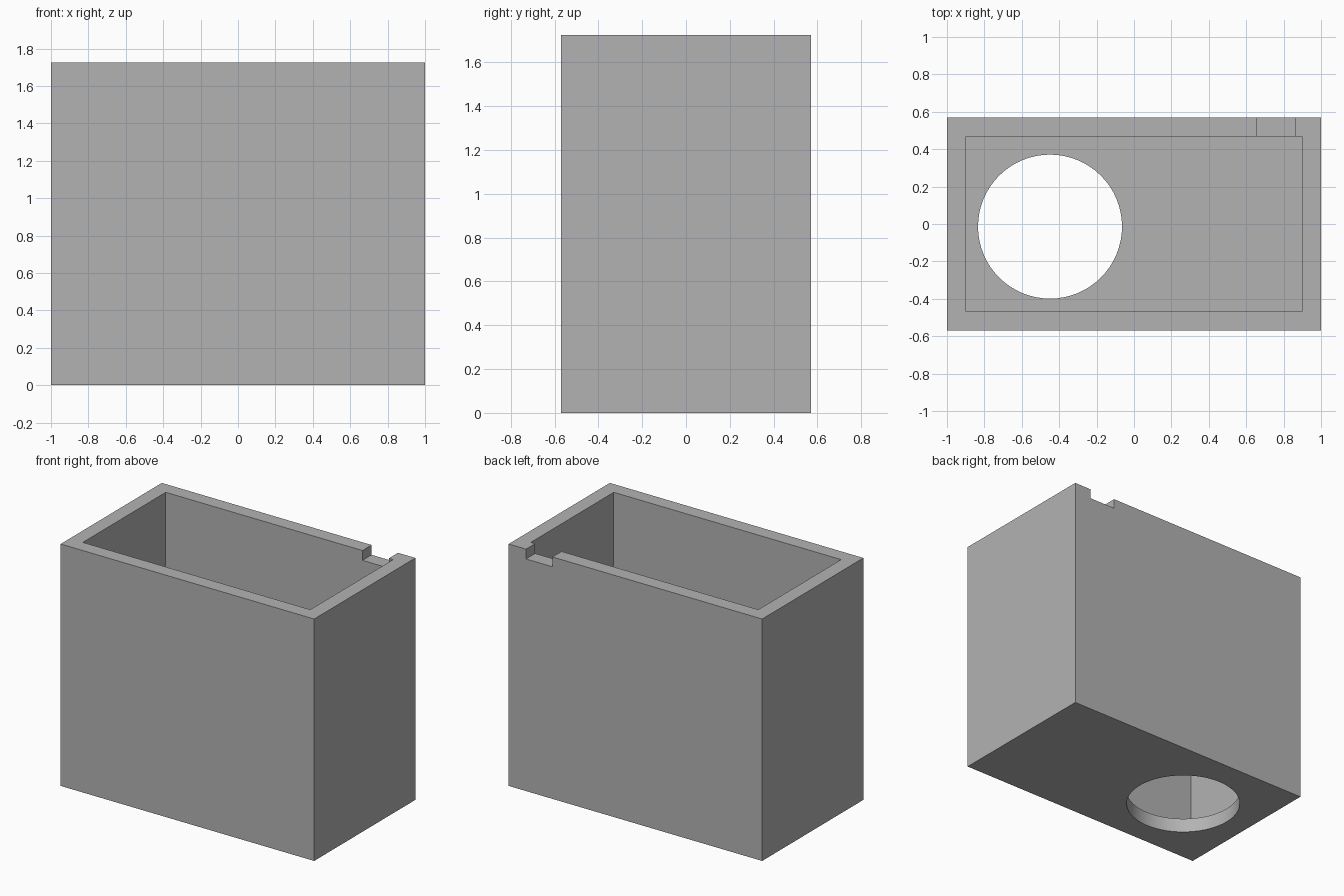
import bpy
import math

if "Cube" in bpy.data.objects:
    bpy.data.objects.remove(bpy.data.objects["Cube"], do_unlink=True)

# Overall sizes
HALF_X, HALF_Y, HEIGHT = 1.0, 0.57, 1.725
WALL = 0.103
OVER = 0.1  # how far cutters reach past the surfaces

grey = bpy.data.materials.new("plain_grey")
grey.use_nodes = True
colour = (0.45, 0.45, 0.45, 1.0)
grey.diffuse_color = colour
grey.node_tree.nodes["Principled BSDF"].inputs["Base Color"].default_value = colour


def box(name, low, high):
    """Axis-aligned box between two corners."""
    centre = [(a + b) / 2 for a, b in zip(low, high)]
    bpy.ops.mesh.primitive_cube_add(size=1, location=centre)
    obj = bpy.context.object
    obj.name = name
    obj.scale = [b - a for a, b in zip(low, high)]
    bpy.ops.object.transform_apply(location=True, rotation=True, scale=True)
    obj.data.materials.append(grey)
    return obj


def cut(target, cutter):
    """Subtract the cutter from the target, then remove it."""
    cutter.hide_render = True
    mod = target.modifiers.new("cut", 'BOOLEAN')
    mod.operation = 'DIFFERENCE'
    mod.solver = 'EXACT'
    mod.object = cutter
    bpy.context.view_layer.objects.active = target
    bpy.ops.object.modifier_apply(modifier=mod.name)
    bpy.data.objects.remove(cutter, do_unlink=True)


# Outer body
body = box("open_box", (-HALF_X, -HALF_Y, 0), (HALF_X, HALF_Y, HEIGHT))

# Hollow interior, open at the top
cut(body, box("cavity_cutter",
              (WALL - HALF_X, WALL - HALF_Y, WALL),
              (HALF_X - WALL, HALF_Y - WALL, HEIGHT + OVER)))

# Small notch in the rim of the back wall
cut(body, box("notch_cutter",
              (0.655, HALF_Y - WALL - 0.05, HEIGHT - 0.07),
              (0.863, HALF_Y + OVER, HEIGHT + OVER)))

# Round hole through the floor
bpy.ops.mesh.primitive_cylinder_add(vertices=64, radius=0.385, depth=2 * (WALL + OVER),
                                    location=(-0.449, -0.014, 0))
hole = bpy.context.object
hole.name = "hole_cutter"
hole.data.materials.append(grey)
cut(body, hole)

# Smooth bore, sharp corners
bpy.ops.object.select_all(action='DESELECT')
body.select_set(True)
bpy.context.view_layer.objects.active = body
bpy.ops.object.shade_smooth_by_angle(angle=math.radians(30))
